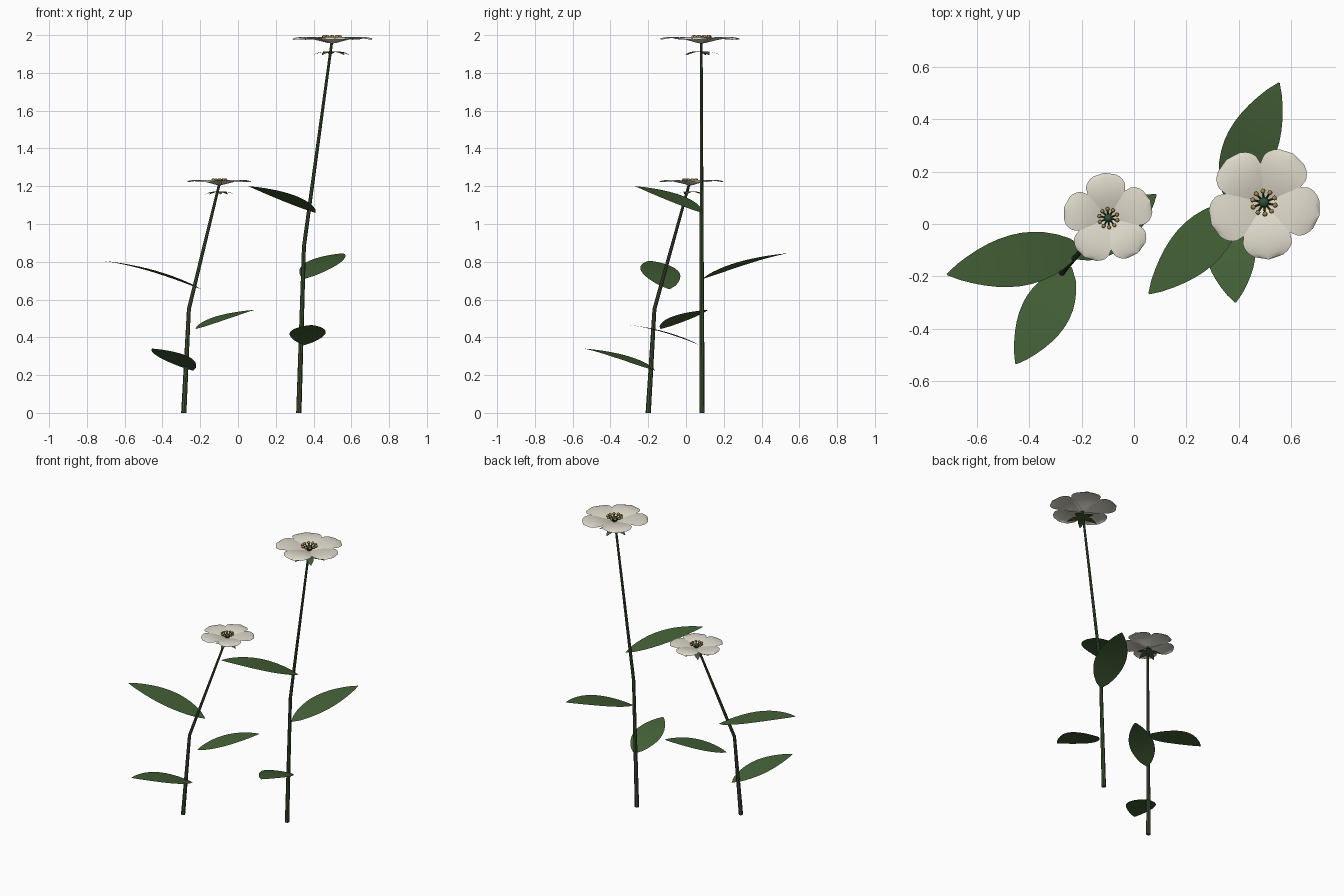
import bpy
import bmesh
from math import sin, cos, pi, radians
from mathutils import Vector

cube = bpy.data.objects.get("Cube")
if cube:
    bpy.data.objects.remove(cube, do_unlink=True)


def material(name, rgb):
    mat = bpy.data.materials.new(name)
    mat.use_nodes = True
    mat.diffuse_color = (*rgb, 1)
    bsdf = mat.node_tree.nodes["Principled BSDF"]
    bsdf.inputs["Base Color"].default_value = (*rgb, 1)
    bsdf.inputs["Roughness"].default_value = 0.7
    return mat


LEAF = material("leaf green", (0.058, 0.118, 0.038))
STEM = material("stem green", (0.05, 0.09, 0.035))
PETAL = material("petal cream", (0.74, 0.70, 0.60))
ANTHER = material("anther gold", (0.42, 0.25, 0.06))
HEART = material("pistil dark green", (0.03, 0.08, 0.03))


def finish(bm, name, mat):
    mesh = bpy.data.meshes.new(name)
    for face in bm.faces:
        face.smooth = True
    bm.to_mesh(mesh)
    bm.free()
    mesh.materials.append(mat)
    obj = bpy.data.objects.new(name, mesh)
    bpy.context.collection.objects.link(obj)
    return obj


def add_sheet(bm, base, along, length, half_width, height, rows, cols):
    """Curved blade: half_width(t) is its outline, height(t, s) its lift."""
    side = Vector((-along.y, along.x, 0))
    grid = []
    for i in range(rows + 1):
        t = i / rows
        row = []
        for j in range(cols + 1):
            s = 2 * j / cols - 1
            p = base + along * length * t + side * half_width(t) * s
            row.append(bm.verts.new(p + Vector((0, 0, height(t, s)))))
        grid.append(row)
    for a, b in zip(grid, grid[1:]):
        for j in range(cols):
            bm.faces.new((a[j], b[j], b[j + 1], a[j + 1]))


def leaf(name, base, tip, width):
    base, tip = Vector(base), Vector(tip)
    run = tip - base
    rise = run.z
    run.z = 0
    bm = bmesh.new()
    add_sheet(bm, base, run.normalized(), run.length,
              lambda t: 0.003 + width / 2 * max(0, sin(pi * t ** 0.87)) ** 0.85,
              lambda t, s: rise * t * (1.6 - 0.6 * t), 12, 4)
    bmesh.ops.remove_doubles(bm, verts=bm.verts, dist=0.0005)
    finish(bm, name, LEAF)


def stem(name, points, radii, mat=STEM, sides=2):
    curve = bpy.data.curves.new(name, 'CURVE')
    curve.dimensions = '3D'
    curve.bevel_depth = 1
    curve.bevel_resolution = sides
    curve.use_fill_caps = True
    spline = curve.splines.new('POLY')
    spline.points.add(len(points) - 1)
    for pt, co, r in zip(spline.points, points, radii):
        pt.co = (*co, 1)
        pt.radius = r
    obj = bpy.data.objects.new(name, curve)
    bpy.context.collection.objects.link(obj)
    bpy.ops.object.select_all(action='DESELECT')
    obj.select_set(True)
    bpy.context.view_layer.objects.active = obj
    obj.data.materials.append(mat)
    bpy.ops.object.convert(target='MESH')
    bpy.ops.object.shade_smooth_by_angle()


def petal_outline(t):
    # narrow claw widening to a broad round end
    if t < 0.66:
        return 0.018 + 0.074 * sin(pi / 2 * t / 0.66) ** 1.15
    return 0.092 * max(0, 1 - ((t - 0.66) / 0.34) ** 2) ** 0.5 + 0.002


def flower(prefix, centre, size, turn):
    centre = Vector(centre)
    angles = [radians(turn + 72 * k) for k in range(5)]

    # petals
    bm = bmesh.new()
    for a in angles:
        d = Vector((cos(a), sin(a), 0))
        add_sheet(bm, centre + d * 0.008 * size, d, 0.21 * size,
                  lambda t: size * petal_outline(t),
                  lambda t, s: size * (0.034 * sin(pi * 0.72 * t) - 0.008 * s * s * t - 0.008),
                  16, 6)
    finish(bm, prefix + "_petals", PETAL)

    # drooping sepals below the petals
    bm = bmesh.new()
    for a in angles:
        d = Vector((cos(a + pi / 5), sin(a + pi / 5), 0))
        add_sheet(bm, centre - Vector((0, 0, 0.055 * size)), d, 0.1 * size,
                  lambda t: size * (0.002 + 0.021 * max(0, sin(pi * t ** 0.8))),
                  lambda t, s: size * (0.02 * t - 0.035 * t * t), 8, 2)
    finish(bm, prefix + "_sepals", LEAF)

    # pistil dome
    bm = bmesh.new()
    bmesh.ops.create_uvsphere(bm, u_segments=12, v_segments=8, radius=0.02 * size)
    bmesh.ops.translate(bm, verts=bm.verts, vec=centre + Vector((0, 0, 0.008 * size)))
    finish(bm, prefix + "_pistil", HEART)

    # ring of stamens
    anthers = bmesh.new()
    for k in range(10):
        a = radians(turn + 36 * k)
        d = Vector((cos(a), sin(a), 0))
        end = centre + (d * 0.044 + Vector((0, 0, 0.026))) * size
        stem(prefix + "_filament", [centre + d * 0.01 * size, end],
             [0.004 * size, 0.003 * size], HEART, 0)
        made = bmesh.ops.create_uvsphere(anthers, u_segments=8, v_segments=6, radius=0.0095 * size)
        bmesh.ops.translate(anthers, verts=made["verts"], vec=end)
    finish(anthers, prefix + "_anthers", ANTHER)


# short plant
stem("short_stem", [(-0.287, -0.2, 0), (-0.26, -0.167, 0.55), (-0.098, 0.018, 1.215)],
     [0.014, 0.0105, 0.007])
flower("short_flower", (-0.098, 0.022, 1.213), 0.8, 95)
leaf("short_upper_leaf", (-0.195, -0.088, 0.655), (-0.715, -0.193, 0.805), 0.195)
leaf("short_middle_leaf", (-0.222, -0.133, 0.445), (0.085, 0.113, 0.545), 0.155)
leaf("short_lower_leaf", (-0.24, -0.165, 0.225), (-0.452, -0.535, 0.34), 0.18)

# tall plant
stem("tall_stem", [(0.322, 0.085, 0), (0.349, 0.083, 0.88), (0.497, 0.081, 1.965)],
     [0.014, 0.0105, 0.007])
flower("tall_flower", (0.497, 0.082, 1.965), 1.0, -85)
leaf("tall_upper_leaf", (0.41, 0.085, 1.06), (0.057, -0.267, 1.2), 0.185)
leaf("tall_middle_leaf", (0.352, 0.09, 0.71), (0.555, 0.54, 0.845), 0.195)
leaf("tall_lower_leaf", (0.353, 0.07, 0.36), (0.388, -0.3, 0.465), 0.185)
